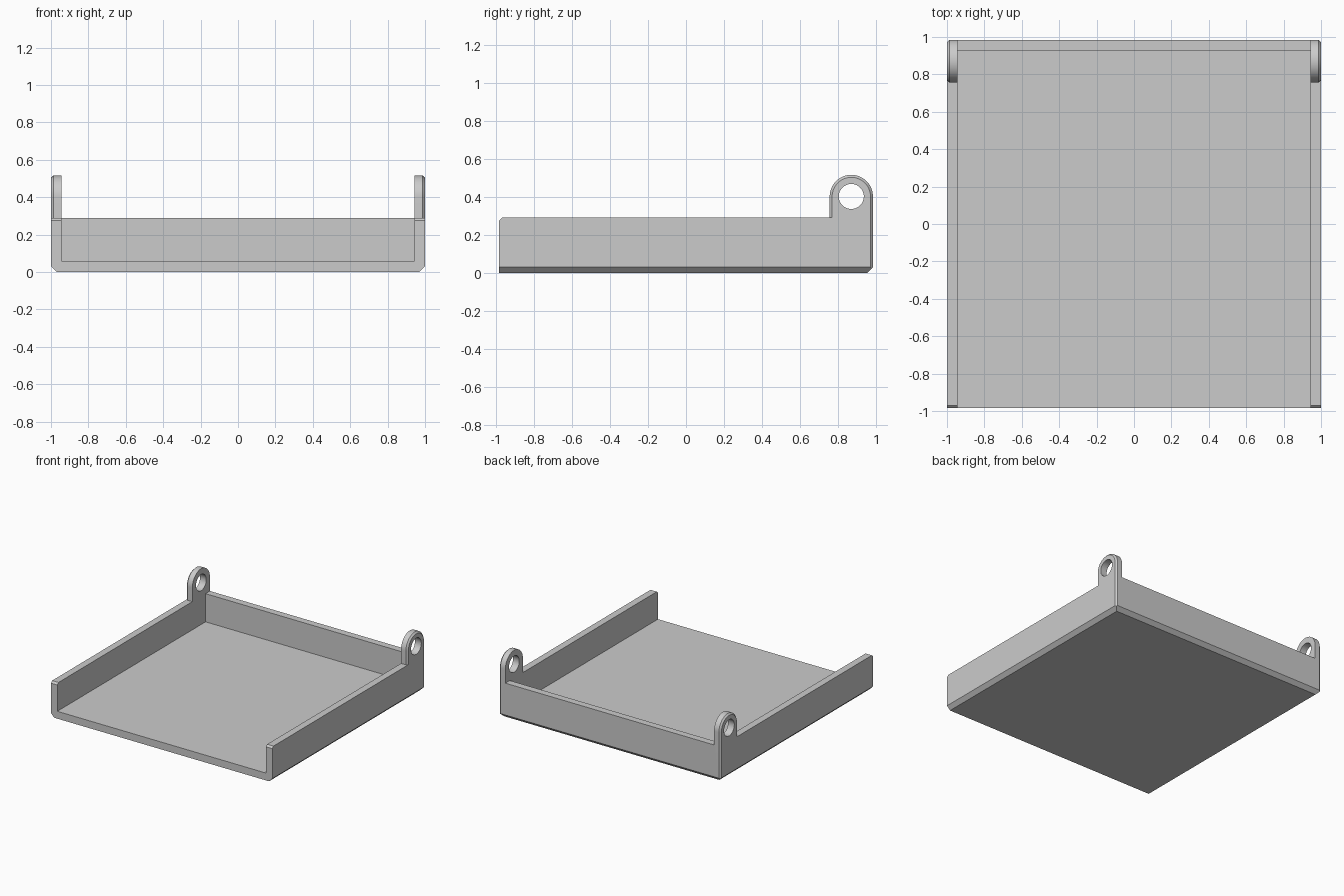
import bpy, bmesh, math
from mathutils import Vector

if "Cube" in bpy.data.objects:
    bpy.data.objects.remove(bpy.data.objects["Cube"])

HALF, DEPTH = 1.0, 0.985              # half width (x), half depth (y)
WALL, FLOOR, TOP = 0.057, 0.06, 0.29  # wall thickness, floor height, wall height
LUG_Y, LUG_Z, LUG_R, HOLE_R = 0.871, 0.402, 0.114, 0.066
BEVEL, CHAMFER = 0.013, 0.03

grey = bpy.data.materials.new("plain grey")
grey.diffuse_color = (0.6, 0.6, 0.6, 1)
grey.use_nodes = True
grey.node_tree.nodes["Principled BSDF"].inputs["Base Color"].default_value = grey.diffuse_color


def side_outline(inset):
    """Side silhouette (y, z) with the hinge lug pulled in by the inset."""
    r = LUG_R - inset
    pts = [(-DEPTH, 0), (-DEPTH, TOP - 0.015), (-DEPTH + 0.015, TOP), (LUG_Y - r, TOP)]
    for i in range(33):
        a = math.pi * (1 - i / 32)
        pts.append((LUG_Y + r * math.cos(a), LUG_Z + r * math.sin(a)))
    return pts + [(LUG_Y + r, 0)]


def loft(sections):
    """Skin a list of (x, outline) sections and cap both ends."""
    bm = bmesh.new()
    rings = [[bm.verts.new((x, y, z)) for y, z in pts] for x, pts in sections]
    for a, b in zip(rings, rings[1:]):
        for i in range(len(a)):
            j = (i + 1) % len(a)
            bm.faces.new((a[i], a[j], b[j], b[i]))
    bm.faces.new(rings[0])
    bm.faces.new(rings[-1])
    bmesh.ops.recalc_face_normals(bm, faces=bm.faces)
    return bm


def make_object(name, bm):
    mesh = bpy.data.meshes.new(name)
    bm.to_mesh(mesh)
    bm.free()
    mesh.materials.append(grey)
    obj = bpy.data.objects.new(name, mesh)
    bpy.context.collection.objects.link(obj)
    return obj


# Solid block with the full side silhouette, lug edges bevelled at both ends
body = loft([(-HALF, side_outline(BEVEL)), (-HALF + BEVEL, side_outline(0)),
             (HALF - BEVEL, side_outline(0)), (HALF, side_outline(BEVEL))])

# Bottom chamfers on left, right and back
for co, no in (((HALF - CHAMFER, 0, 0), (1, 0, -1)),
               ((-HALF + CHAMFER, 0, 0), (-1, 0, -1)),
               ((0, DEPTH - CHAMFER, 0), (0, 1, -1))):
    bmesh.ops.bisect_plane(body, geom=body.verts[:] + body.edges[:] + body.faces[:],
                           dist=1e-5, plane_co=Vector(co),
                           plane_no=Vector(no).normalized(), clear_outer=True)
    bmesh.ops.holes_fill(body, edges=[e for e in body.edges if e.is_boundary], sides=0)
bmesh.ops.recalc_face_normals(body, faces=body.faces)
tray = make_object("tray", body)

# Cutters: tray interior (open at the front, above the back wall) and hinge holes
back = DEPTH - WALL
cavity = [(-1.2, FLOOR), (back, FLOOR), (back, TOP), (1.2, TOP), (1.2, 0.8), (-1.2, 0.8)]
circle = [(LUG_Y + HOLE_R * math.cos(a), LUG_Z + HOLE_R * math.sin(a))
          for a in (math.tau * i / 48 for i in range(48))]
inner = HALF - WALL
cutters = [make_object("cavity_cutter", loft([(-inner, cavity), (inner, cavity)])),
           make_object("hinge_hole_cutter", loft([(-1.2, circle), (1.2, circle)]))]

bpy.context.view_layer.objects.active = tray
tray.select_set(True)
for cutter in cutters:
    cutter.hide_render = True
    cutter.select_set(False)
    mod = tray.modifiers.new(cutter.name, 'BOOLEAN')
    mod.operation = 'DIFFERENCE'
    mod.solver = 'EXACT'
    mod.object = cutter
    bpy.ops.object.modifier_apply(modifier=mod.name)
    bpy.data.objects.remove(cutter)

bpy.ops.object.shade_smooth_by_angle(angle=math.radians(25))
